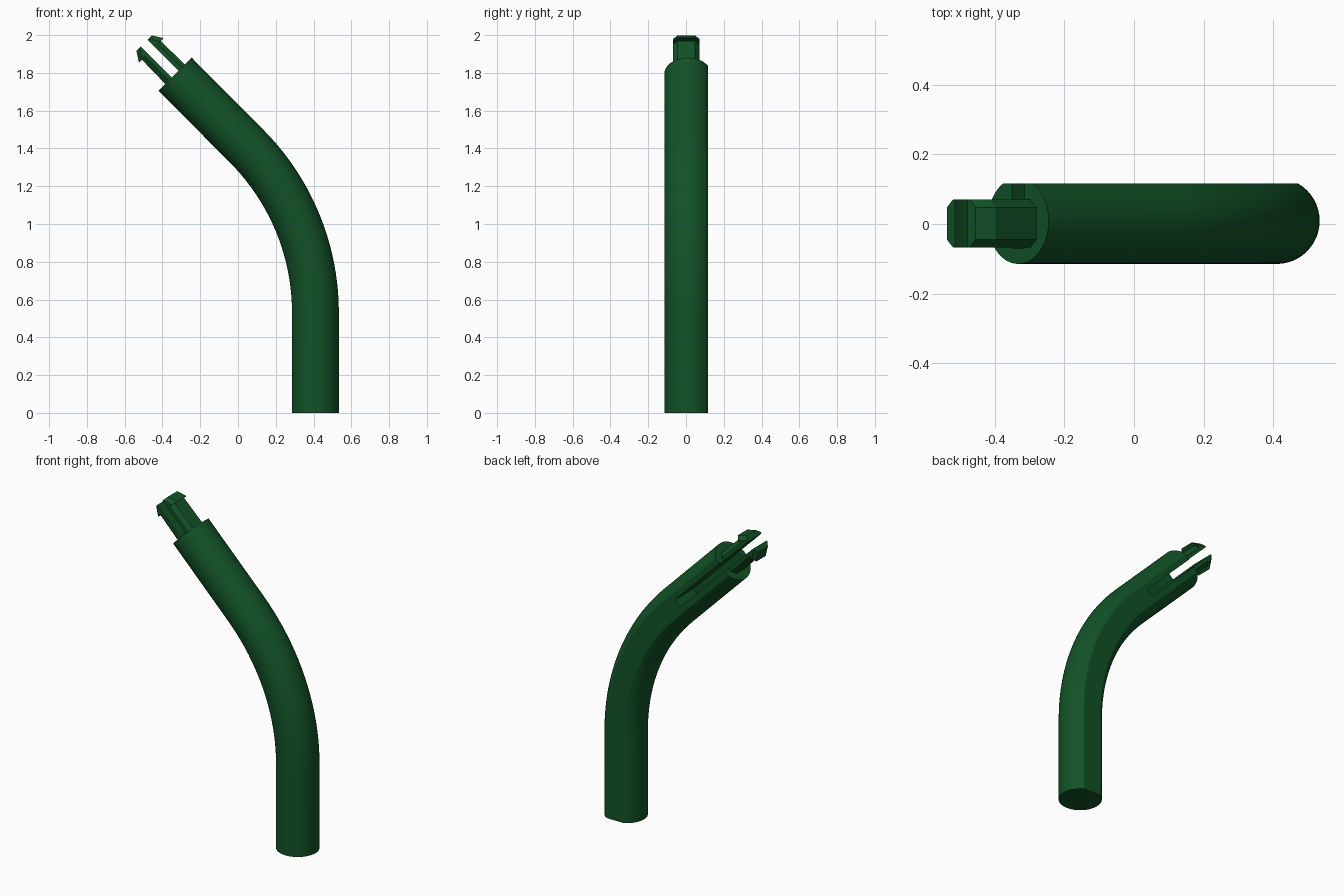
import bpy, bmesh
from math import sin, cos, pi, asin, radians
from mathutils import Vector

cube = bpy.data.objects.get("Cube")
if cube:
    bpy.data.objects.remove(cube, do_unlink=True)

green = bpy.data.materials.new("dark_green")
green.use_nodes = True
colour = (0.006, 0.085, 0.02, 1)
green.diffuse_color = colour
green.node_tree.nodes["Principled BSDF"].inputs["Base Color"].default_value = colour

END = Vector((-0.333, 0, 1.793))   # centre of the tube's upper end
S = cos(pi / 4)


def tip_point(t, n, y):
    """Point near the upper end: t along the tube, n toward the outer bend."""
    return END + Vector((S * (n - t), y, S * (n + t)))


def loft(name, rings):
    """Closed solid through equal-length rings of points."""
    bm = bmesh.new()
    rows = [[bm.verts.new(p) for p in ring] for ring in rings]
    count = len(rows[0])
    for a, b in zip(rows, rows[1:]):
        for i in range(count):
            j = (i + 1) % count
            bm.faces.new((a[i], a[j], b[j], b[i]))
    bm.faces.new(rows[0])
    bm.faces.new(rows[-1])
    bmesh.ops.recalc_face_normals(bm, faces=bm.faces)
    mesh = bpy.data.meshes.new(name)
    bm.to_mesh(mesh)
    bm.free()
    obj = bpy.data.objects.new(name, mesh)
    bpy.context.collection.objects.link(obj)
    mesh.materials.append(green)
    return obj


def activate(obj):
    bpy.ops.object.select_all(action='DESELECT')
    obj.select_set(True)
    bpy.context.view_layer.objects.active = obj


# Round section with a flat back, as (sideways, depth) pairs
R, CY, BACK = 0.124, 0.009, 0.117
start = asin((BACK - CY) / R)
sweep = pi + 2 * start
section = [(R * cos(start - sweep * i / 40), CY + R * sin(start - sweep * i / 40))
           for i in range(41)]

# Path: vertical leg, 45 degree bend, straight upper arm
BEND, X0, Z0, STEPS = 1.25, 0.41, 0.53, 20
path = [(Vector((X0, 0, 0)), 0)]
for i in range(STEPS + 1):
    a = radians(45) * i / STEPS
    path.append((Vector((X0 - BEND * (1 - cos(a)), 0, Z0 + BEND * sin(a))), a))
path.append((END, radians(45)))
tube = loft("bent_tube", [[c + Vector((u * cos(a), y, u * sin(a))) for u, y in section]
                          for c, a in path])

# Slot cut into the back of the upper arm
SLOT = 0.025
cutter = loft("slot_cutter", [[tip_point(t, n, y) for t, n in
                               ((-0.44, -SLOT), (-0.44, SLOT), (0.1, SLOT), (0.1, -SLOT))]
                              for y in (-0.07, 0.2)])
cutter.hide_render = True
activate(tube)
cut = tube.modifiers.new("slot", 'BOOLEAN')
cut.operation, cut.object, cut.solver = 'DIFFERENCE', cutter, 'EXACT'
bpy.ops.object.modifier_apply(modifier=cut.name)
bpy.data.objects.remove(cutter, do_unlink=True)
bpy.ops.object.shade_smooth_by_angle(angle=radians(25))

# Pair of hooked clip prongs with chamfered sides
profile = [(-0.03, 0.074), (0.18, 0.07), (0.178, 0.092), (0.232, 0.058)]
for side, name in ((1, "outer_prong"), (-1, "inner_prong")):
    rings = []
    for y, inset in ((-0.068, 0.025), (-0.045, 0), (0.048, 0), (0.071, 0.025)):
        ring = [(t, n - inset) for t, n in profile] + [(0.232, SLOT), (-0.03, SLOT)]
        rings.append([tip_point(t, side * n, y) for t, n in ring])
    loft(name, rings)
